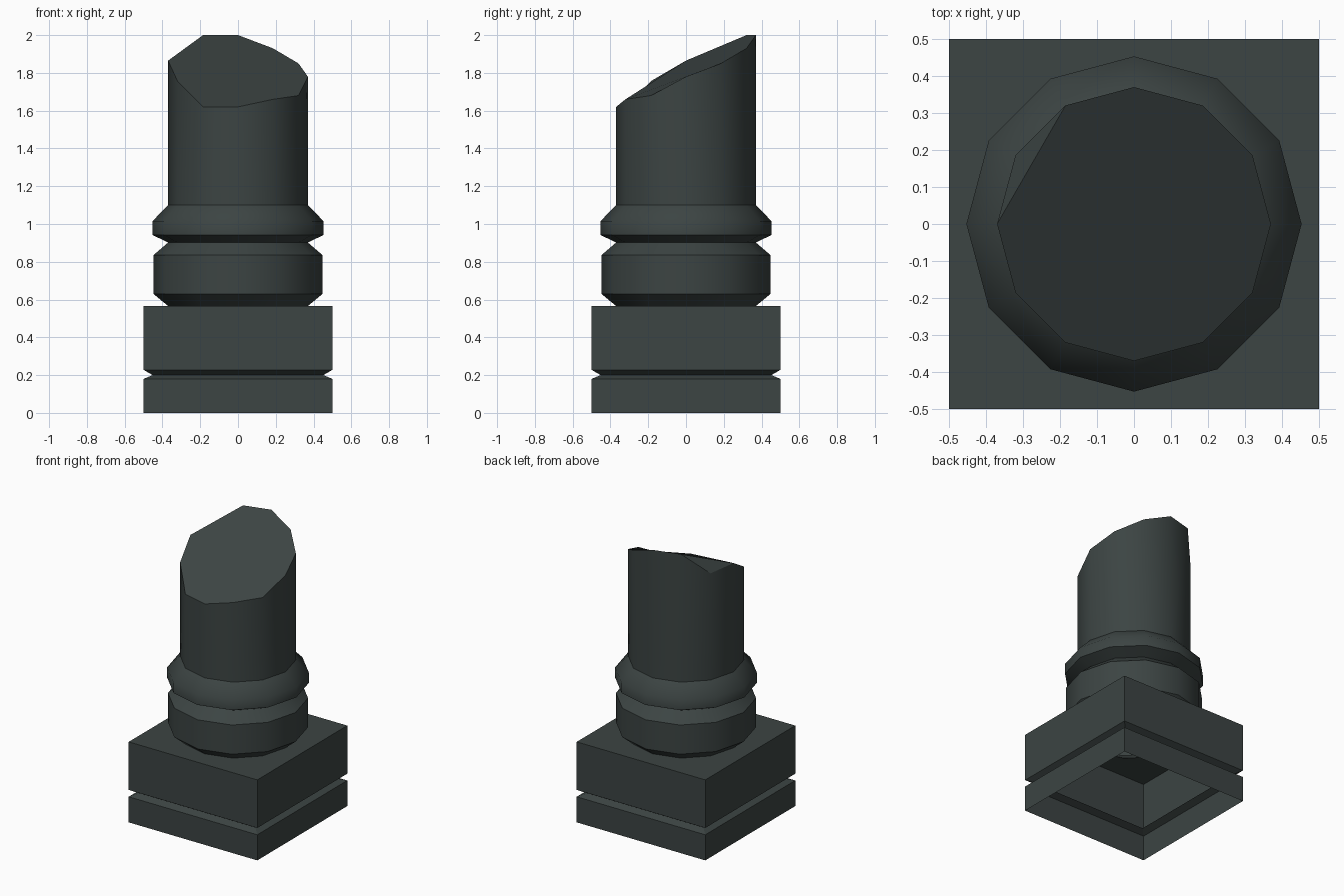
import bpy, bmesh, math

if "Cube" in bpy.data.objects:
    bpy.data.objects.remove(bpy.data.objects["Cube"])

stone = bpy.data.materials.new("dark grey green stone")
stone.diffuse_color = (0.045, 0.058, 0.056, 1)
stone.use_nodes = True
stone.node_tree.nodes["Principled BSDF"].inputs["Base Color"].default_value = stone.diffuse_color


def ring(bm, sides, radius, heights, start=0.0):
    """Ring of verts; heights is one z or a list with one z per vert."""
    if not isinstance(heights, (list, tuple)):
        heights = [heights] * sides
    return [bm.verts.new((radius * math.cos(start + math.tau * i / sides),
                          radius * math.sin(start + math.tau * i / sides),
                          heights[i])) for i in range(sides)]


def skin(bm, a, b, smooth):
    n = len(a)
    for i in range(n):
        j = (i + 1) % n
        bm.faces.new((a[i], a[j], b[j], b[i])).smooth = smooth


def sharpen(bm, loop):
    n = len(loop)
    for i in range(n):
        e = bm.edges.get((loop[i], loop[(i + 1) % n]))
        if e:
            e.smooth = False


def finish(bm, name):
    me = bpy.data.meshes.new(name)
    bm.to_mesh(me)
    bm.free()
    me.materials.append(stone)
    ob = bpy.data.objects.new(name, me)
    bpy.context.collection.objects.link(ob)
    return ob


# Square plinth: hollow below, V groove around it, round opening under the column
bm = bmesh.new()
profile = [(0.5, 0), (0.5, 0.18), (0.452, 0.2), (0.5, 0.228), (0.5, 0.566)]
loops = [ring(bm, 4, h * math.sqrt(2), z, math.pi / 4) for h, z in profile]
for a, b in zip(loops, loops[1:]):
    skin(bm, a, b, False)
corners, hole = loops[-1], ring(bm, 12, 0.37, 0.566)
for k in range(4):
    for i in range(3 * k, 3 * k + 3):
        bm.faces.new((corners[k], hole[(i + 1) % 12], hole[i]))
    bm.faces.new((corners[k], corners[(k + 1) % 4], hole[(3 * k + 3) % 12]))
finish(bm, "plinth")

# Column: twelve-sided mouldings and shaft with a broken, slanting top
bm = bmesh.new()
top = [1.78, 1.85, 1.93, 2.0, 2.0, 1.85, 1.865, 1.757, 1.62, 1.62, 1.66, 1.68]
profile = [(0.37, 0.566), (0.448, 0.63), (0.448, 0.835), (0.37, 0.902),
           (0.453, 0.942), (0.453, 1.015), (0.37, 1.1), (0.37, top)]
loops = [ring(bm, 12, r, z) for r, z in profile]
for a, b in zip(loops, loops[1:]):
    skin(bm, a, b, True)
rim = loops[-1]
bm.faces.new((rim[4], rim[5], rim[6]))            # chipped corner
bm.faces.new([v for i, v in enumerate(rim) if i != 5])  # broken face
for i, loop in enumerate(loops):
    if i != 5:                                    # the upper ring bulges smoothly
        sharpen(bm, loop)
finish(bm, "broken_column")
